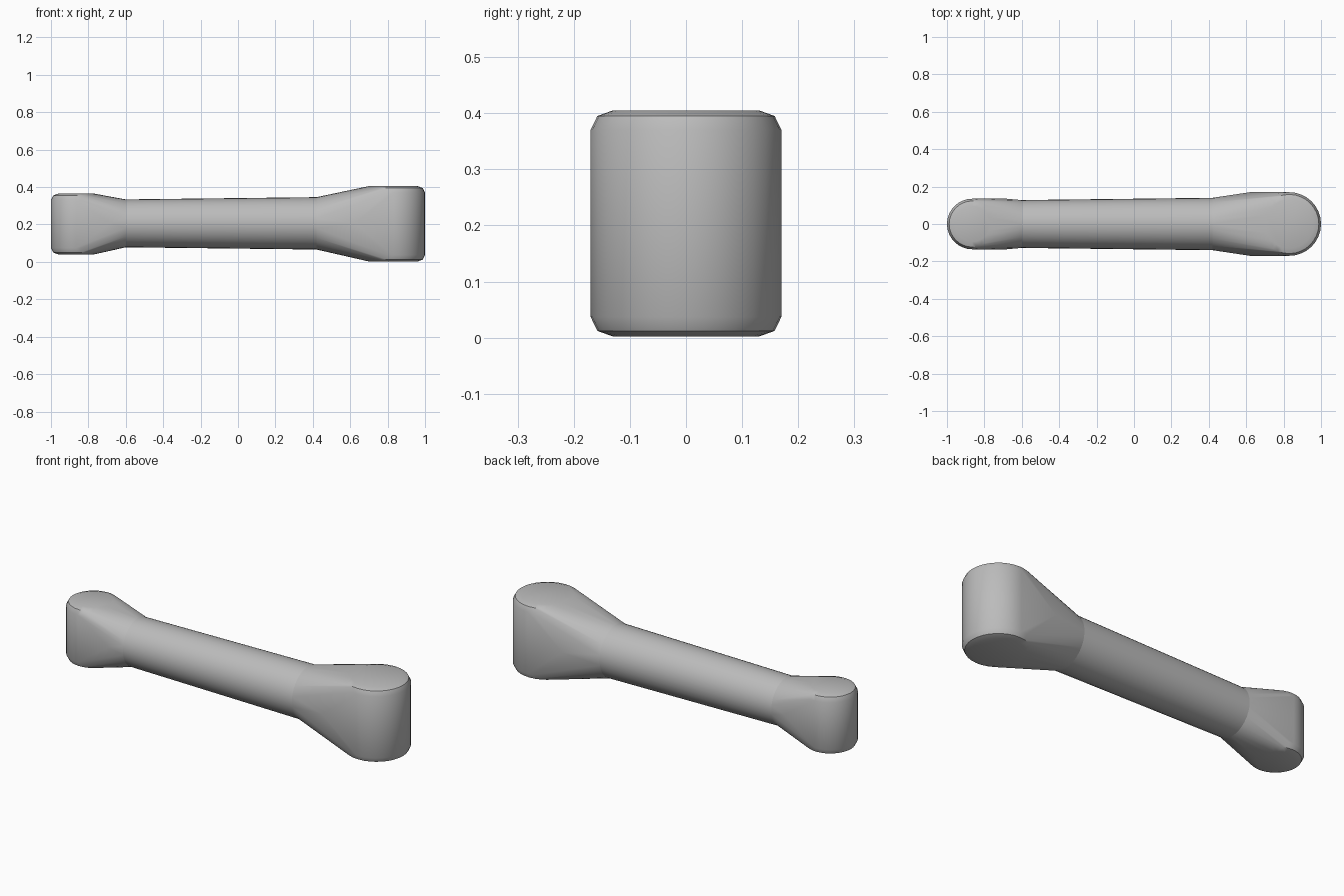
import bpy
import bmesh
from math import sin, cos, pi, radians
from mathutils import Vector

cube = bpy.data.objects.get("Cube")
if cube:
    bpy.data.objects.remove(cube, do_unlink=True)

grey = bpy.data.materials.new("plain_grey")
grey.use_nodes = True
colour = (0.5, 0.5, 0.5, 1)
grey.diffuse_color = colour
grey.node_tree.nodes["Principled BSDF"].inputs["Base Color"].default_value = colour

SIDES = 32
MID_Z = 0.206
ANGLES = [2 * pi * i / SIDES for i in range(SIDES)]


def finish(name, bm):
    bmesh.ops.recalc_face_normals(bm, faces=bm.faces)
    mesh = bpy.data.meshes.new(name)
    bm.to_mesh(mesh)
    bm.free()
    mesh.materials.append(grey)
    obj = bpy.data.objects.new(name, mesh)
    bpy.context.collection.objects.link(obj)
    bpy.ops.object.select_all(action="DESELECT")
    obj.select_set(True)
    bpy.context.view_layer.objects.active = obj
    bpy.ops.object.shade_smooth_by_angle(angle=radians(35))
    return obj


def shaft_ring(x, radius):
    return [Vector((x, radius * cos(a), MID_Z + radius * sin(a))) for a in ANGLES]


def upright_ring(x, radius, z):
    return [Vector((x + radius * cos(a), radius * sin(a), z)) for a in ANGLES]


def knuckle(name, x, radius, low, high, neck_x, neck_radius, cheek_x):
    """Rounded upright drum blended into the shaft by a convex hull."""
    points = shaft_ring(neck_x, neck_radius)
    for inset, rise in ((0.04, 0), (0.012, 0.01), (0, 0.035)):
        points += upright_ring(x, radius - inset, low + rise)
        points += upright_ring(x, radius - inset, high - rise)
    # widest points of the cheeks, on the shaft's centre line
    points += [Vector((cheek_x, side * radius, MID_Z)) for side in (-1, 1)]
    bm = bmesh.new()
    verts = [bm.verts.new(p) for p in points]
    hull = bmesh.ops.convex_hull(bm, input=verts)
    spare = {v for v in hull["geom_interior"] + hull["geom_unused"]
             if isinstance(v, bmesh.types.BMVert)}
    bmesh.ops.delete(bm, geom=list(spare), context="VERTS")
    # open the neck where the shaft joins
    neck = [f for f in bm.faces if all(abs(v.co.x - neck_x) < 1e-4 for v in f.verts)]
    bmesh.ops.delete(bm, geom=neck, context="FACES")
    bmesh.ops.dissolve_limit(bm, angle_limit=radians(0.5),
                             verts=bm.verts, edges=bm.edges)
    return finish(name, bm)


# Tapered round shaft
bm = bmesh.new()
start = [bm.verts.new(p) for p in shaft_ring(-0.6, 0.128)]
end = [bm.verts.new(p) for p in shaft_ring(0.42, 0.14)]
for i in range(SIDES):
    j = (i + 1) % SIDES
    bm.faces.new((start[i], start[j], end[j], end[i]))
finish("shaft", bm)

# Small and large ends
knuckle("small_end", -0.865, 0.135, 0.04, 0.365, -0.6, 0.128, -0.68)
knuckle("large_end", 0.83, 0.17, 0.002, 0.405, 0.42, 0.14, 0.62)
